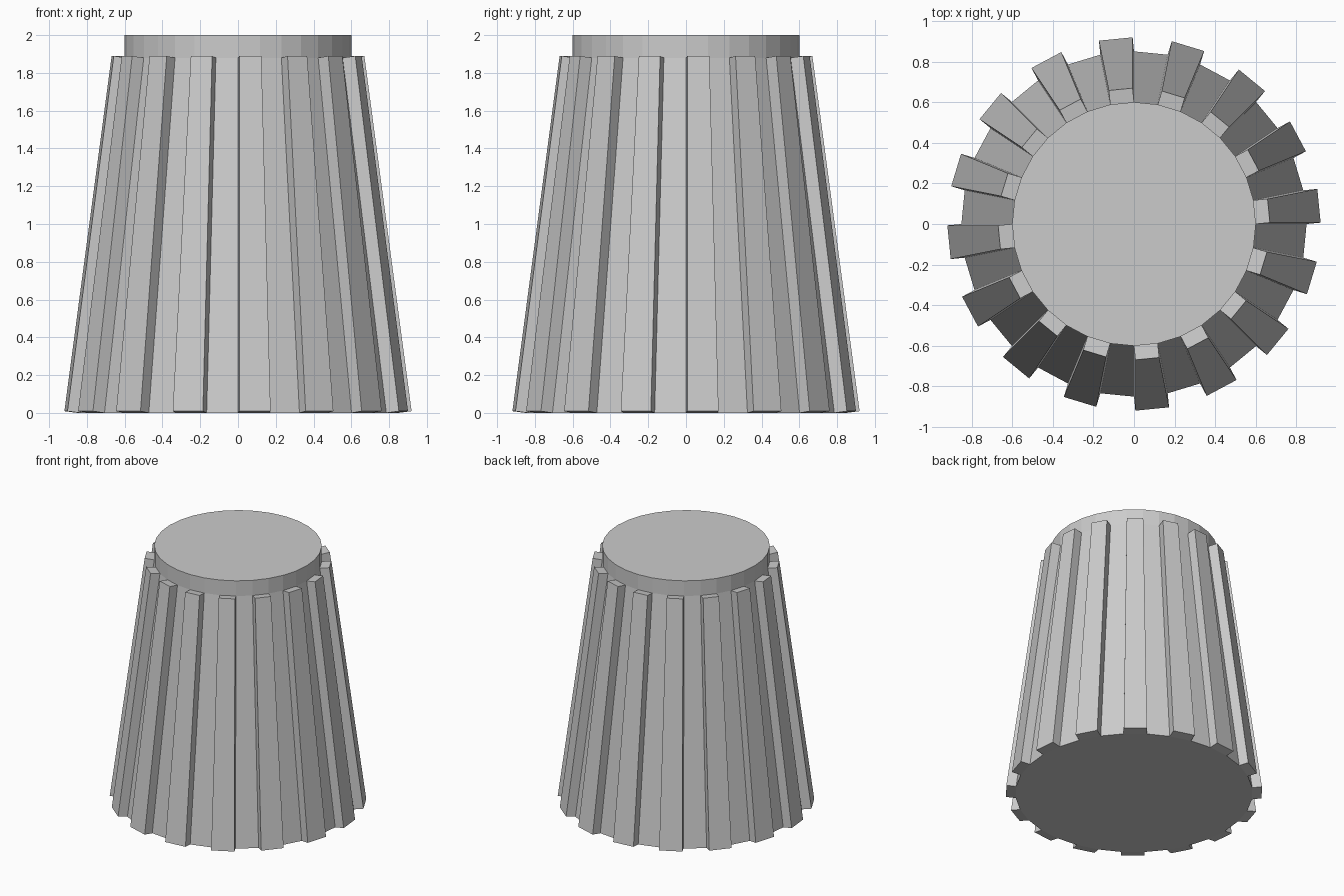
import bpy, bmesh
from math import cos, sin, pi

if "Cube" in bpy.data.objects:
    bpy.data.objects.remove(bpy.data.objects["Cube"])

SIDES = 32
RIB_DEPTH = 0.07

bm = bmesh.new()

# Body rings: tapered skirt with a straight collar (radius, z)
rings = [[bm.verts.new((r * cos(2 * pi * i / SIDES), r * sin(2 * pi * i / SIDES), z))
          for i in range(SIDES)]
         for r, z in [(0.85, 0), (0.60, 1.88), (0.60, 2.0)]]

skirt = []
for level, (lower, upper) in enumerate(zip(rings, rings[1:])):
    for i in range(SIDES):
        j = (i + 1) % SIDES
        face = bm.faces.new((lower[i], lower[j], upper[j], upper[i]))
        if level == 0:
            skirt.append(face)
bm.faces.new(rings[0][::-1])
bm.faces.new(rings[-1])
bm.normal_update()

# Grip ribs: every second skirt face pushed out along its normal
ribs = bmesh.ops.extrude_discrete_faces(bm, faces=skirt[::2])["faces"]
for face in ribs:
    face.normal_update()
    bmesh.ops.translate(bm, verts=face.verts[:], vec=face.normal * RIB_DEPTH)
bmesh.ops.recalc_face_normals(bm, faces=bm.faces[:])

mesh = bpy.data.meshes.new("ribbed_knob")
bm.to_mesh(mesh)
bm.free()
knob = bpy.data.objects.new("ribbed_knob", mesh)
bpy.context.collection.objects.link(knob)
